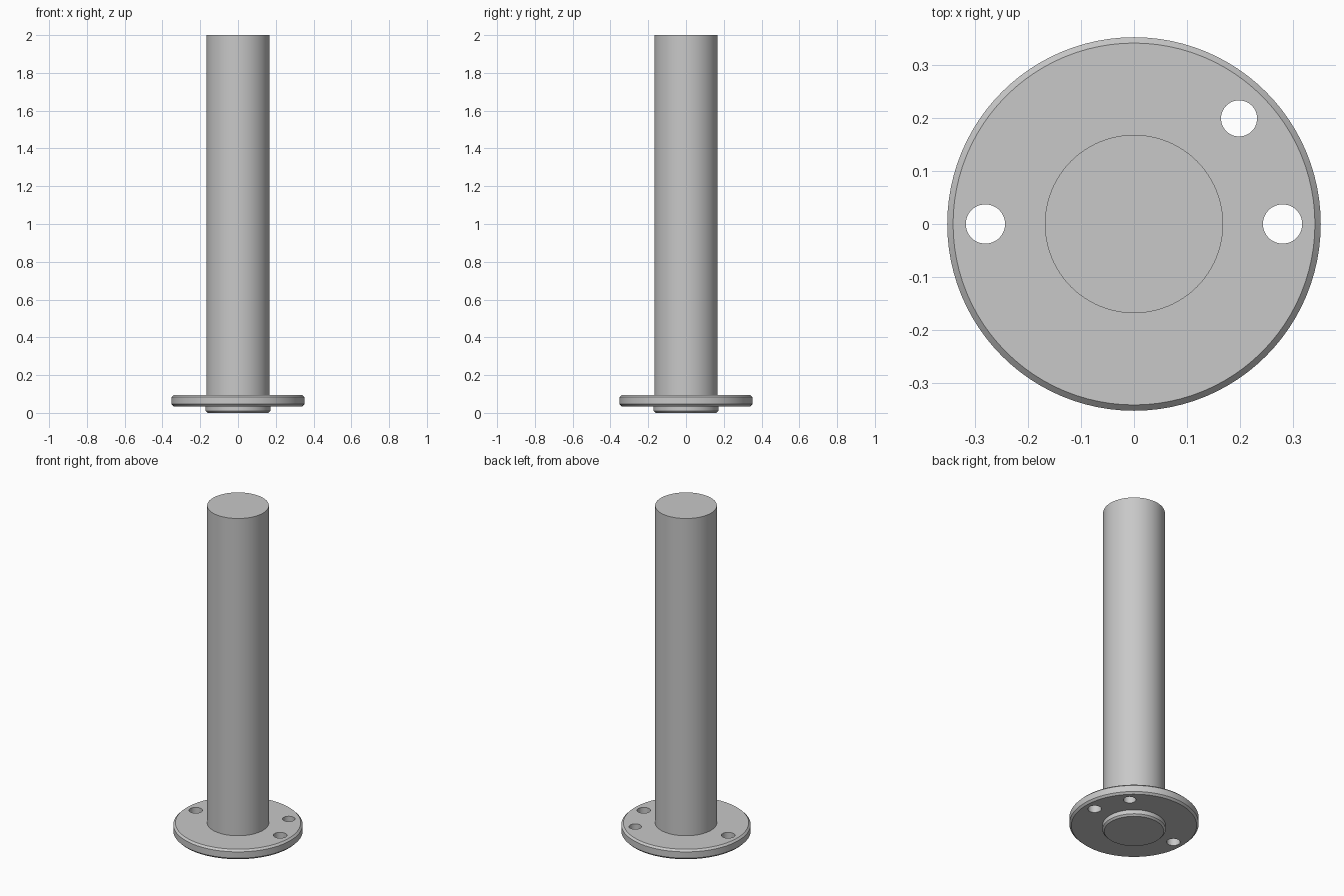
import bpy
import bmesh
from math import radians, tau

SEGMENTS = 96

cube = bpy.data.objects.get("Cube")
if cube:
    bpy.data.objects.remove(cube, do_unlink=True)

# Single grey metal colour
metal = bpy.data.materials.new("grey metal")
metal.use_nodes = True
grey = (0.58, 0.58, 0.58, 1.0)
metal.diffuse_color = grey
metal.node_tree.nodes["Principled BSDF"].inputs["Base Color"].default_value = grey


def lathe(name, profile, location=(0, 0, 0), segments=SEGMENTS):
    """Spin a radius/height profile round z and cap both ends."""
    bm = bmesh.new()
    verts = [bm.verts.new((r, 0, z)) for r, z in profile]
    edges = [bm.edges.new(pair) for pair in zip(verts, verts[1:])]
    bmesh.ops.spin(bm, geom=verts + edges, cent=(0, 0, 0), axis=(0, 0, 1),
                   angle=tau, steps=segments, use_duplicate=False)
    bmesh.ops.remove_doubles(bm, verts=bm.verts, dist=0.0001)
    bmesh.ops.holes_fill(bm, edges=[e for e in bm.edges if e.is_boundary], sides=0)
    bmesh.ops.recalc_face_normals(bm, faces=bm.faces)
    mesh = bpy.data.meshes.new(name)
    bm.to_mesh(mesh)
    bm.free()
    mesh.materials.append(metal)
    obj = bpy.data.objects.new(name, mesh)
    obj.location = location
    bpy.context.collection.objects.link(obj)
    return obj


def activate(obj):
    bpy.ops.object.select_all(action='DESELECT')
    obj.select_set(True)
    bpy.context.view_layer.objects.active = obj


# Tall solid post
post = lathe("post", [(0.168, 0.09), (0.168, 2.0)])

# Round base flange with chamfered rims
flange = lathe("flange", [(0.341, 0.035), (0.352, 0.046),
                          (0.352, 0.084), (0.341, 0.095)])

# Locating spigot under the flange, chamfered at the bottom
spigot = lathe("spigot", [(0.162, 0.0), (0.172, 0.01), (0.172, 0.04)])

# Three fixing holes through the flange
for x, y, radius in [(-0.28, 0, 0.037), (0.28, 0, 0.037), (0.198, 0.199, 0.034)]:
    cutter = lathe("hole_cutter", [(radius, -0.1), (radius, 0.2)], (x, y, 0), 48)
    cutter.hide_render = True
    activate(flange)
    cut = flange.modifiers.new("hole", 'BOOLEAN')
    cut.operation = 'DIFFERENCE'
    cut.solver = 'EXACT'
    cut.object = cutter
    bpy.ops.object.modifier_apply(modifier=cut.name)
    bpy.data.objects.remove(cutter, do_unlink=True)

# Smooth round walls, crisp rims
for part in (post, flange, spigot):
    activate(part)
    bpy.ops.object.shade_smooth_by_angle(angle=radians(30))
